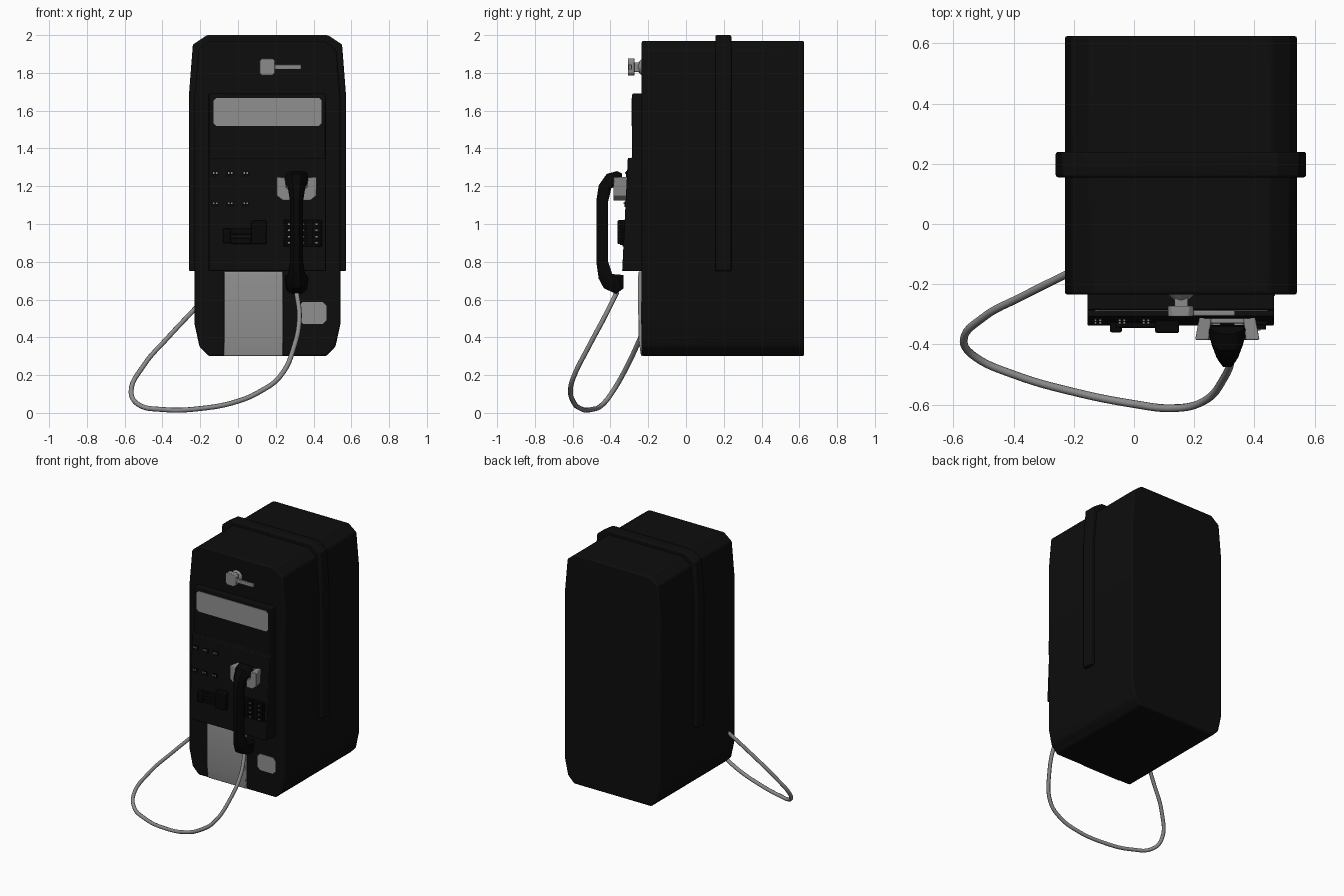
import bpy
import bmesh
from math import radians
from mathutils import Matrix, Vector

cube = bpy.data.objects.get("Cube")
if cube:
    bpy.data.objects.remove(cube, do_unlink=True)


def material(name, v):
    m = bpy.data.materials.new(name)
    m.use_nodes = True
    colour = (v, v, v, 1)
    m.diffuse_color = colour
    m.node_tree.nodes["Principled BSDF"].inputs["Base Color"].default_value = colour
    return m


BLACK = material("black enamel", 0.004)
DARK = material("black plastic", 0.002)
GREY = material("grey plate", 0.28)
METAL = material("brushed metal", 0.26)
CX = 0.156      # centre line of the cabinet
HX = 0.31       # centre line of the handset


def finish(name, bm, mat, bevel=0):
    bmesh.ops.recalc_face_normals(bm, faces=bm.faces)
    me = bpy.data.meshes.new(name)
    bm.to_mesh(me)
    bm.free()
    me.materials.append(mat)
    ob = bpy.data.objects.new(name, me)
    bpy.context.collection.objects.link(ob)
    if bevel:
        mod = ob.modifiers.new("bevel", 'BEVEL')
        mod.width, mod.segments = bevel, 2
        mod.limit_method, mod.angle_limit = 'ANGLE', radians(30)
    bpy.ops.object.select_all(action='DESELECT')
    ob.select_set(True)
    bpy.context.view_layer.objects.active = ob
    bpy.ops.object.shade_smooth_by_angle(angle=radians(35))


def loft(name, rings, mat, bevel=0):
    bm = bmesh.new()
    loops = [[bm.verts.new(p) for p in ring] for ring in rings]
    n = len(loops[0])
    for a, b in zip(loops, loops[1:]):
        for i in range(n):
            j = (i + 1) % n
            bm.faces.new((a[i], a[j], b[j], b[i]))
    bm.faces.new(loops[0])
    bm.faces.new(loops[-1])
    finish(name, bm, mat, bevel)


def prism_y(name, outline, y0, y1, mat, bevel=0):
    loft(name, [[(x, y, z) for x, z in outline] for y in (y0, y1)], mat, bevel)


def prism_x(name, profile, x0, x1, mat, bevel=0):
    loft(name, [[(x, y, z) for y, z in profile] for x in (x0, x1)], mat, bevel)


def box(name, x0, x1, y0, y1, z0, z1, mat, bevel=0):
    prism_y(name, [(x0, z0), (x1, z0), (x1, z1), (x0, z1)], y0, y1, mat, bevel)


def mirrored(half):
    return [(CX - w, z) for w, z in half] + [(CX + w, z) for w, z in reversed(half)]


def cut_rect(x0, x1, z0, z1, c):
    return [(x0 + c, z0), (x1 - c, z0), (x1, z0 + c), (x1, z1 - c),
            (x1 - c, z1), (x0 + c, z1), (x0, z1 - c), (x0, z0 + c)]


# Cabinet and the raised band around its sides and top
cabinet = [(0.31, 0.3), (0.36, 0.35), (0.386, 0.47), (0.386, 1.68), (0.365, 1.92), (0.3, 1.97)]
prism_y("cabinet", mirrored(cabinet), -0.235, 0.625, BLACK, 0.01)
band = [(0.416, 0.75), (0.416, 1.68), (0.395, 1.95), (0.32, 2.0)]
prism_y("cabinet_band", mirrored(band), 0.155, 0.24, BLACK, 0.008)

# Stepped face panel, leaning forward at the bottom
panel = [(-0.23, 1.69), (-0.285, 1.69), (-0.285, 1.35), (-0.308, 1.35),
         (-0.338, 0.75), (-0.23, 0.75)]
prism_x("face_panel", panel, -0.155, 0.465, BLACK, 0.005)


def panel_y(z):
    return -0.308 - 0.05 * (1.35 - z)


# Pale card window and label
prism_y("card_window", cut_rect(-0.13, 0.443, 1.52, 1.668, 0.015), -0.289, -0.28, GREY)
prism_y("small_label", cut_rect(0.325, 0.468, 0.47, 0.588, 0.02), -0.239, -0.23, GREY)

# Coin box door, slightly bowed
door = [(-0.23, 0.302), (-0.238, 0.302), (-0.252, 0.39), (-0.254, 0.72), (-0.25, 0.748), (-0.23, 0.748)]
prism_x("coin_door", door, -0.075, 0.237, GREY, 0.006)

# Lock handle near the top
bm = bmesh.new()
bmesh.ops.create_cone(bm, cap_ends=True, segments=16, radius1=0.045, radius2=0.025, depth=0.02)
bmesh.ops.rotate(bm, verts=bm.verts, matrix=Matrix.Rotation(radians(90), 3, 'X'))
bmesh.ops.translate(bm, verts=bm.verts, vec=(0.156, -0.243, 1.83))
finish("lock_flange", bm, METAL)
box("lock_neck", 0.135, 0.18, -0.29, -0.235, 1.805, 1.855, METAL, 0.006)
prism_y("lock_hub", cut_rect(0.113, 0.197, 1.785, 1.877, 0.015), -0.308, -0.272, METAL, 0.004)
box("lock_lever", 0.19, 0.335, -0.305, -0.287, 1.818, 1.845, METAL, 0.004)

# Two rows of coin slots with metal studs
for row, z in enumerate((1.27, 1.11)):
    for col in range(3):
        x = -0.12 + 0.08 * col
        y = panel_y(z)
        box(f"coin_slot_{row}_{col}", x - 0.02, x + 0.02, y - 0.006, y + 0.02,
            z - 0.02, z + 0.01, DARK)
        for side in (-1, 1):
            box(f"slot_stud_{row}_{col}_{side}", x + side * 0.008 - 0.004, x + side * 0.008 + 0.004,
                y - 0.012, y, z - 0.005, z + 0.005, METAL)

# Coin return: two blocks joined by a bar and a tray
box("return_left", -0.08, -0.04, -0.36, -0.31, 0.9, 0.975, DARK, 0.006)
box("return_right", 0.07, 0.15, -0.362, -0.31, 0.893, 1.02, DARK, 0.006)
box("return_bar", -0.06, 0.1, -0.345, -0.31, 0.945, 0.98, DARK, 0.004)
box("return_tray", -0.04, 0.07, -0.338, -0.31, 0.895, 0.925, DARK, 0.004)

# Keypad
box("keypad_plate", 0.24, 0.445, -0.336, -0.31, 0.88, 1.02, DARK, 0.004)
for row in range(4):
    for col in range(3):
        x, z = 0.27 + 0.073 * col, 0.9 + 0.033 * row
        box(f"key_{row}_{col}", x - 0.022, x + 0.022, -0.35, -0.33, z - 0.012, z + 0.012, DARK)
        box(f"key_mark_{row}_{col}", x - 0.005, x + 0.005, -0.353, -0.348, z - 0.004, z + 0.004, METAL)

# Cradle prongs on both sides of the earpiece
prong = [(0.107, 1.25), (0.062, 1.245), (0.055, 1.19), (0.025, 1.18),
         (0.025, 1.125), (0.075, 1.125), (0.107, 1.15)]
for side, name in ((-1, "cradle_right"), (1, "cradle_left")):
    loft(name, [[(HX + side * w * k, y, z) for w, z in prong]
                for y, k in ((-0.385, 1), (-0.30, 0.85))], METAL, 0.004)
box("cradle_base", 0.24, 0.38, -0.33, -0.3, 1.125, 1.24, METAL, 0.005)

# Handset: each station has outer y, z, inner y, z and half width
stations = [
    (-0.365, 1.28, -0.34, 1.268, 0.055), (-0.42, 1.265, -0.335, 1.215, 0.066),
    (-0.462, 1.205, -0.395, 1.19, 0.046), (-0.475, 1.12, -0.412, 1.12, 0.035),
    (-0.475, 0.8, -0.412, 0.8, 0.035), (-0.462, 0.71, -0.39, 0.735, 0.046),
    (-0.435, 0.66, -0.33, 0.73, 0.064), (-0.37, 0.63, -0.33, 0.66, 0.055)]
rings = []
for oy, oz, iy, iz, w in stations:
    outer, inner = Vector((HX, oy, oz)), Vector((HX, iy, iz))
    ring = []
    for t, k in ((0, 0.4), (0.3, 0.8), (0.75, 1), (1, 0.85)):
        ring.append(outer.lerp(inner, t) + Vector((w * k, 0, 0)))
    ring += [Vector((2 * HX - p.x, p.y, p.z)) for p in reversed(ring)]
    rings.append(ring)
loft("handset", rings, DARK)

# Hanging armoured cord
path = [(0.31, -0.365, 0.64), (0.325, -0.43, 0.51), (0.3, -0.51, 0.36), (0.22, -0.595, 0.19),
        (0.12, -0.612, 0.115), (0, -0.598, 0.062), (-0.2, -0.558, 0.023), (-0.4, -0.5, 0.018),
        (-0.53, -0.44, 0.046), (-0.566, -0.39, 0.11), (-0.5, -0.31, 0.25),
        (-0.37, -0.24, 0.4), (-0.21, -0.16, 0.57)]
curve = bpy.data.curves.new("cord", 'CURVE')
curve.dimensions = '3D'
curve.bevel_depth = 0.013
curve.bevel_resolution = 2
curve.resolution_u = 6
curve.use_fill_caps = True
spline = curve.splines.new('BEZIER')
spline.bezier_points.add(len(path) - 1)
for bp, co in zip(spline.bezier_points, path):
    bp.co = co
    bp.handle_left_type = bp.handle_right_type = 'AUTO'
curve.materials.append(METAL)
bpy.context.collection.objects.link(bpy.data.objects.new("cord", curve))
